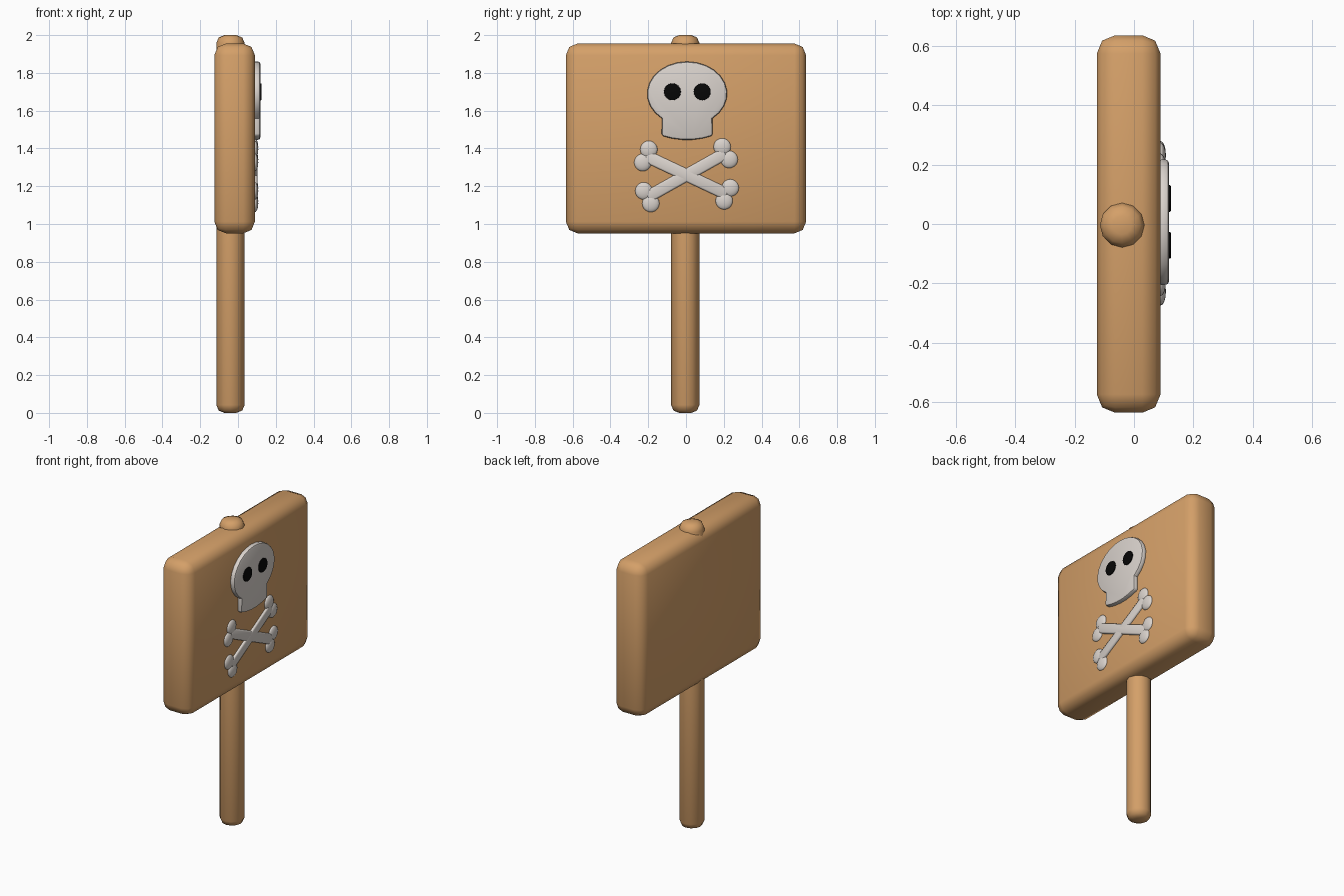
import bpy, bmesh
from math import sin, cos, radians, pi, atan2, hypot
from mathutils import Matrix

cube = bpy.data.objects.get("Cube")
if cube:
    bpy.data.objects.remove(cube, do_unlink=True)


def material(name, rgb):
    m = bpy.data.materials.new(name)
    m.use_nodes = True
    m.diffuse_color = (*rgb, 1)
    bsdf = next(n for n in m.node_tree.nodes if n.type == 'BSDF_PRINCIPLED')
    bsdf.inputs["Base Color"].default_value = (*rgb, 1)
    return m


wood = material("warm wood", (0.66, 0.35, 0.14))
bone = material("pale bone", (0.70, 0.65, 0.61))
black = material("black", (0.002, 0.002, 0.002))


def finish(name, bm, mat, bevel=0, segments=2, smooth=50):
    """Turn a bmesh into an object with rounded edges and smooth shading."""
    bmesh.ops.recalc_face_normals(bm, faces=bm.faces)
    if bevel:
        edges = [e for e in bm.edges if e.calc_face_angle(0) > radians(60)]
        bmesh.ops.bevel(bm, geom=edges, offset=bevel, segments=segments,
                        profile=0.5, affect='EDGES')
    mesh = bpy.data.meshes.new(name)
    bm.to_mesh(mesh)
    bm.free()
    mesh.materials.append(mat)
    ob = bpy.data.objects.new(name, mesh)
    bpy.context.collection.objects.link(ob)
    bpy.ops.object.select_all(action='DESELECT')
    ob.select_set(True)
    bpy.context.view_layer.objects.active = ob
    bpy.ops.object.shade_smooth_by_angle(angle=radians(smooth))
    return ob


def box(name, mat, loc, size, bevel, tilt=0, smooth=50):
    bm = bmesh.new()
    bmesh.ops.create_cube(bm, size=1, matrix=Matrix.Diagonal((*size, 1)))
    ob = finish(name, bm, mat, bevel, smooth=smooth)
    ob.location = loc
    ob.rotation_euler.x = tilt
    return ob


def plate(name, mat, outline, x0, x1, bevel):
    """Extrude a (y, z) outline along x."""
    bm = bmesh.new()
    face = bm.faces.new([bm.verts.new((x0, y, z)) for y, z in outline])
    top = bmesh.ops.extrude_face_region(bm, geom=[face])["geom"]
    bmesh.ops.translate(bm, vec=(x1 - x0, 0, 0),
                        verts=[v for v in top if isinstance(v, bmesh.types.BMVert)])
    return finish(name, bm, mat, bevel, smooth=40)


# Sign board
box("board", wood, (-0.018, 0, 1.453), (0.215, 1.272, 1.005), 0.062)

# Post through the board, with rounded ends
bm = bmesh.new()
bmesh.ops.create_cone(bm, cap_ends=True, segments=12, radius1=0.075,
                      radius2=0.075, depth=2.0)
post = finish("post", bm, wood, 0.042)
post.location = (-0.04, -0.004, 1.0)

# Skull: round cranium above a narrower jaw
cy, cz = 0.006, 1.69
cranium = [(cy + 0.212 * cos(a), cz + 0.17 * sin(a))
           for a in (radians(-51 + 282 * i / 20) for i in range(21))]
jaw = [(cy + 0.135 * t, 1.445 + 0.022 * t * t) for t in (-1, -0.6, -0.2, 0.2, 0.6, 1)]
plate("skull", bone, cranium + jaw, 0.08, 0.118, 0.012)

# Eye sockets
for side, y in (("right", -0.072), ("left", 0.086)):
    ring = [(y + 0.045 * cos(i * pi / 8), 1.70 + 0.045 * sin(i * pi / 8))
            for i in range(16)]
    plate(side + "_eye", black, ring, 0.116, 0.124, 0.003)

# Crossed bones, each a bar with two knobs at both ends
for name, a, b in (("falling_bone", (-0.213, 1.36), (0.218, 1.157)),
                   ("rising_bone", (-0.205, 1.142), (0.21, 1.375))):
    dy, dz = b[0] - a[0], b[1] - a[1]
    length = hypot(dy, dz)
    box(name, bone, (0.09, (a[0] + b[0]) / 2, (a[1] + b[1]) / 2),
        (0.026, length, 0.064), 0.009, atan2(dz, dy), 60)
    for end, (y, z) in (("right", a), ("left", b)):
        for k, s in (("upper", 1), ("lower", -1)):
            bm = bmesh.new()
            bmesh.ops.create_uvsphere(bm, u_segments=16, v_segments=10, radius=0.046)
            knob = finish(f"{name}_{end}_{k}_knob", bm, bone, smooth=80)
            knob.scale.x = 0.4
            knob.location = (0.089, y - s * 0.038 * dz / length,
                             z + s * 0.038 * dy / length)
